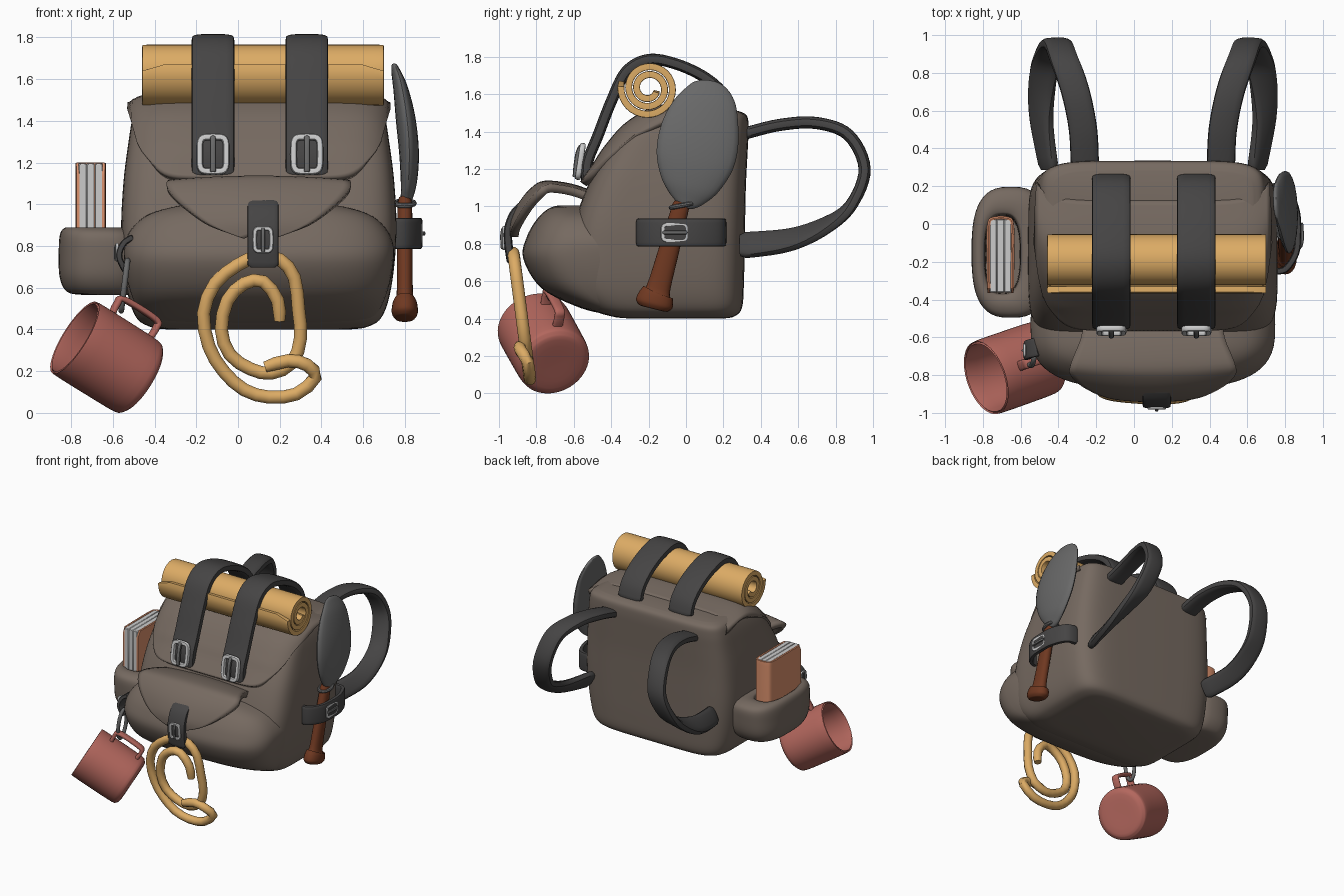
import bpy, bmesh, math
from mathutils import Vector as V, Matrix

if "Cube" in bpy.data.objects:
    bpy.data.objects.remove(bpy.data.objects["Cube"])

COL = dict(canvas=(.18, .143, .118), strap=(.06, .058, .058), metal=(.6, .6, .59), steel=(.14, .14, .14),
           tan=(.72, .41, .13), clay=(.45, .135, .11), wood=(.16, .04, .015), cover=(.7, .28, .15), paper=(.65, .65, .64))
MAT = {}
for k, c in COL.items():
    MAT[k] = bpy.data.materials.new(k)
    MAT[k].diffuse_color = (*c, 1)
CX = .1  # the bag's own centre line


def spline(pts, k=6, closed=False):
    """Catmull-Rom through tuples of any length."""
    n, out = len(pts), []
    g = lambda i: pts[i % n] if closed else pts[min(max(i, 0), n - 1)]
    for i in range(n if closed else n - 1):
        a, b, c, d = g(i - 1), g(i), g(i + 1), g(i + 2)
        for j in range(k):
            t = j / k
            out.append(tuple(.5 * (2*q + (r - p)*t + (2*p - 5*q + 4*r - s)*t*t + (3*q - p - 3*r + s)*t**3)
                             for p, q, r, s in zip(a, b, c, d)))
    return out if closed else out + [tuple(pts[-1])]


def superellipse(n, count):
    pts = []
    for i in range(count):
        a = 2 * math.pi * i / count
        c, s = math.cos(a), math.sin(a)
        pts.append((math.copysign(abs(c) ** (2 / n), c), math.copysign(abs(s) ** (2 / n), s)))
    return pts


def skin(name, rings, mat, closed=False):
    bm = bmesh.new()
    vs = [[bm.verts.new(p) for p in r] for r in rings]
    m = len(vs[0])
    for i in range(len(vs) if closed else len(vs) - 1):
        a, b = vs[i], vs[(i + 1) % len(vs)]
        for j in range(m):
            bm.faces.new((a[j], a[(j + 1) % m], b[(j + 1) % m], b[j]))
    if not closed:
        bm.faces.new(vs[0])
        bm.faces.new(vs[-1])
    return finish(name, bm, mat)


def finish(name, bm, mat):
    bmesh.ops.recalc_face_normals(bm, faces=bm.faces)
    me = bpy.data.meshes.new(name)
    bm.to_mesh(me)
    bm.free()
    me.materials.append(MAT[mat])
    ob = bpy.data.objects.new(name, me)
    bpy.context.collection.objects.link(ob)
    return ob


def loft(name, rows, n, mat, count=48, k=5):
    """Rows of (z, centre x, centre y, half x, half y)."""
    se = superellipse(n, count)
    return skin(name, [[(cx + hx*a, cy + hy*b, z) for a, b in se] for z, cx, cy, hx, hy in spline(rows, k)], mat)


def sweep(name, pts, mat, side=(1, 0, 0), w=.1, t=.05, n=5, k=6, closed=False, count=16):
    """Band or tube: points (x, y, z), optionally with own side vector, width and thickness."""
    st = spline([(*p, *(*side, w, t)[len(p) - 3:]) for p in pts], k, closed)
    se, rings, m = superellipse(n, count), [], len(st)
    for i, s in enumerate(st):
        p = V(s[:3])
        a, b = (st[i - 1], st[(i + 1) % m]) if closed else (st[max(i - 1, 0)], st[min(i + 1, m - 1)])
        tan = (V(b[:3]) - V(a[:3])).normalized()
        sd = V(s[3:6])
        sd = (sd - tan * sd.dot(tan)).normalized()
        nr = tan.cross(sd)
        f = 1 if closed or 0 < i < m - 1 else .82
        rings.append([p + sd*x*s[6]/2*f + nr*y*s[7]/2*f for x, y in se])
    return skin(name, rings, mat, closed)


def sheet(name, fn, nu, nv, thick):
    bm = bmesh.new()
    g = [[bm.verts.new(fn(-1 + 2*i/nu, j/nv)) for i in range(nu + 1)] for j in range(nv + 1)]
    for j in range(nv):
        for i in range(nu):
            bm.faces.new((g[j][i], g[j][i + 1], g[j + 1][i + 1], g[j + 1][i]))
    ob = finish(name, bm, 'canvas')
    mod = ob.modifiers.new('thickness', 'SOLIDIFY')
    mod.thickness, mod.offset = thick, 0
    return ob


def buckle(name, loc, X, Y, w, h):
    loc, X, Y = V(loc), V(X).normalized(), V(Y).normalized()
    N, r = X.cross(Y), w * .2
    frame = [tuple(loc + X*a*(w - r)/2 + Y*b*(h - r)/2) for a, b in superellipse(5, 24)]
    sweep(name + '_frame', frame, 'metal', side=tuple(N), w=r, t=r, n=3, k=1, closed=True, count=10)
    prong = [tuple(loc + Y*b*h + N*c*h) for b, c in ((.42, .04), (.2, .1), (-.2, .1), (-.44, .08))]
    sweep(name + '_prong', prong, 'steel', side=tuple(X), w=r*.9, t=r*.8, n=2.5, count=10)


def box(name, lo, hi, mat):
    bm = bmesh.new()
    bmesh.ops.create_cube(bm, size=1)
    for v in bm.verts:
        v.co = [l + (c + .5)*(h - l) for c, l, h in zip(v.co, lo, hi)]
    bmesh.ops.bevel(bm, geom=bm.edges[:], offset=.004, segments=1, affect='EDGES')
    return finish(name, bm, mat)


# Main bag and front pocket: rows of z, front y, back y, half width
def bag(name, rows, n):
    loft(name, [(z, CX, (f + b)/2, h, (b - f)/2) for z, f, b, h in rows], n, 'canvas', 64)

bag('main_bag', [(.40, -.3, .2, .44), (.412, -.4, .26, .52), (.46, -.52, .3, .59), (.6, -.62, .31, .635),
                 (.85, -.61, .315, .66), (1.1, -.53, .32, .65), (1.3, -.42, .33, .625), (1.42, -.32, .335, .605),
                 (1.485, -.2, .325, .58), (1.51, -.12, .28, .53)], 6)
bag('front_pocket', [(.42, -.4, -.2, .46), (.455, -.56, -.2, .55), (.56, -.77, -.2, .61), (.72, -.87, -.2, .645),
                     (.84, -.85, -.2, .635), (.94, -.79, -.3, .55), (.99, -.73, -.42, .4), (1.005, -.68, -.48, .25)], 3)

# Main flap hugging the bag
top = spline([(.12, 1.495), (-.12, 1.525), (-.3, 1.44), (-.42, 1.31), (-.48, 1.22), (-.55, 1.12)], 10)
def main_flap(u, v):
    f = v * (1 - .72 * abs(u)**8) * (len(top) - 1)
    i = min(int(f), len(top) - 2)
    y, z = V(top[i]).lerp(V(top[i + 1]), f - i)
    return (CX + .615*u, y + .4*(1 - (1 - abs(.97*u)**6)**(1/6)), z - .05*abs(u)**8)
sheet('main_flap', main_flap, 60, 30, .04)

# Front pocket flap: y, z, half width
tongue = spline([(-.5, 1.06, .36), (-.62, 1.1, .38), (-.75, 1.115, .43), (-.81, 1.085, .435),
                 (-.87, 1.015, .37), (-.915, .92, .24), (-.92, .855, .07)], 4)
def pocket_flap(u, v):
    y, z, w = tongue[round(v * (len(tongue) - 1))]
    return (CX + w*u, y + .05*(w*u/.4)**2 * v, z - .02*u*u)
sheet('pocket_flap', pocket_flap, 24, len(tongue) - 1, .045)

# Side pocket with its opening
loft('side_pocket', [(.565, -.62, -.15, .12, .2), (.58, -.64, -.15, .18, .28), (.65, -.65, -.15, .205, .33),
                     (.76, -.65, -.15, .21, .345), (.85, -.655, -.15, .2, .34), (.885, -.67, -.155, .165, .29),
                     (.885, -.69, -.16, .115, .23), (.85, -.695, -.16, .095, .21), (.68, -.695, -.16, .09, .2)], 2.8, 'canvas')

# Book
sweep('book_cover', [(-.645, -.365, .94), (-.642, -.15, .94), (-.645, .0, .94), (-.67, .03, .94), (-.74, .03, .94),
                     (-.768, .0, .94), (-.771, -.15, .94), (-.768, -.365, .94)], 'cover', side=(0, 0, 1), w=.52, t=.018, n=14)
for i in range(3):
    x = -.764 + i*.0385
    box(f'book_pages_{i}', (x, -.362, .7), (x + .038, .025, 1.196), 'paper')

# Bedroll: a spiral sheet
roll = []
for i in range(81):
    a, r = math.radians(165 + 900*i/80), .15 - .105*i/80
    roll.append((.12, -.2 + r*math.cos(a), 1.63 + r*math.sin(a)))
sweep('bedroll', roll, 'tan', w=1.16, t=.037, n=30, k=1, count=24)

# Straps over the bedroll
for name, x in (('left', -.12), ('right', .33)):
    path = [(.24, 1.5), (.2, 1.6), (.1, 1.69), (-.05, 1.76), (-.2, 1.785), (-.32, 1.72), (-.4, 1.56),
            (-.47, 1.38), (-.525, 1.24), (-.53, 1.13)]
    sweep(f'{name}_top_strap', [(x, y, z) for y, z in path], 'strap', w=.205, t=.06, n=4)
    buckle(f'{name}_top_buckle', (x, -.565, 1.24), (1, 0, 0), (0, .15, 1), .16, .2)

# Front closing strap
sweep('front_strap', [(.12, -.87, 1.01), (.12, -.92, .96), (.12, -.95, .88), (.12, -.95, .8), (.12, -.935, .7)], 'strap', w=.15, t=.045)
buckle('front_buckle', (.12, -.972, .83), (1, 0, 0), (0, 0, 1), .1, .13)

# Shoulder straps, mirrored about the bag's centre
for name, m in (('left', 1), ('right', -1)):
    path = [(-.26, .3, 1.385, 1, 0), (-.27, .5, 1.435, 1, 0), (-.31, .7, 1.445, 1, 0), (-.37, .87, 1.38, 1, 0),
            (-.41, .955, 1.2, 1, 0), (-.455, .885, 1.01, 1, .1), (-.485, .75, .9, .9, .4), (-.49, .55, .82, .7, .7),
            (-.45, .29, .79, .5, .9)]
    sweep(f'{name}_shoulder_strap', [(CX + m*(x - CX), y, z, a*m, 0, b) for x, y, z, a, b in path],
          'strap', w=.15, t=.065, n=3)

# Trowel with strap and buckle
blade = [(.80, -.01, 1.0, .08, .05), (.81, .005, 1.04, .19, .06), (.82, .025, 1.12, .32, .08), (.82, .05, 1.25, .42, .095),
         (.805, .075, 1.4, .42, .095), (.78, .11, 1.55, .33, .07), (.755, .125, 1.64, .2, .04), (.745, .13, 1.67, .08, .02)]
sweep('trowel_blade', [(x, y, z, 0, .97, -.24, w, t) for x, y, z, w, t in blade], 'steel', n=2, count=24)
handle = [(-.02, 1.03, .09, .07), (-.09, .77, .11, .075), (-.148, .56, .13, .08), (-.157, .53, .18, .115),
          (-.17, .48, .2, .125), (-.177, .452, .15, .09)]
sweep('trowel_handle', [(.8, y, z, 0, 1, 0, w, t) for y, z, w, t in handle], 'wood', n=2.2, count=20)
sweep('trowel_collar', [(.8 + .045*math.cos(a), -.02 + .06*math.sin(a), 1.005 + .012*math.sin(a)) for a in
      [math.tau*i/20 for i in range(20)]], 'steel', side=(0, 0, 1), w=.025, t=.025, n=2, k=1, closed=True, count=8)
sweep('trowel_strap', [(.73, .2, .86), (.81, .18, .86), (.86, .07, .86), (.868, -.06, .86), (.855, -.16, .86),
                       (.8, -.24, .86), (.73, -.25, .86)], 'strap', side=(0, 0, 1), w=.15, t=.035)
buckle('trowel_buckle', (.875, -.06, .86), (0, 0, 1), (0, -1, 0), .11, .15)

# Hanging rope coil
rope = [(.2, .44), (.19, .54), (.12, .63), (.03, .62), (-.05, .54), (-.08, .4), (-.04, .28), (.06, .21), (.16, .19),
        (.26, .24), (.3, .36), (.29, .5), (.27, .65), (.2, .735), (.1, .75), (0, .71), (-.11, .62), (-.165, .48),
        (-.14, .32), (-.07, .2), (.03, .11), (.15, .075), (.28, .09), (.37, .17), (.33, .23), (.24, .25), (.13, .22)]
sweep('rope', [(x, -.825 - .13*z - (.03 if i > 23 else 0), z) for i, (x, z) in enumerate(rope)], 'tan',
      side=(0, 1, 0), w=.066, t=.066, n=2, k=2, count=10)

# Mug with handle
d, c = V((-.80, -.28, .5)).normalized(), V((-.615, -.755, .255))
u = (V((0, 0, 1)) - d*d.z).normalized()
mug = loft('mug', [(z, 0, 0, r, r) for z, r in ((-.195, .02), (-.195, .15), (-.18, .185), (-.15, .2), (0, .203), (.19, .203),
           (.2, .195), (.19, .185), (0, .183), (-.16, .175), (-.17, .02))], 2, 'clay', 48, 3)
mug.matrix_world = Matrix.Translation(c) @ d.to_track_quat('Z', 'Y').to_matrix().to_4x4()
sweep('mug_handle', [tuple(c + d*a + u*b) for a, b in ((.1, .18), (.105, .25), (.085, .285), (-.1, .285), (-.125, .25), (-.12, .18))],
      'clay', side=tuple(d.cross(u)), w=.055, t=.03, n=3)

# Ring and tab holding the mug
sweep('mug_ring', [(-.545 + .015*math.sin(a), -.7 + .05*math.cos(a), .61 + .12*math.sin(a)) for a in
      [math.tau*i/24 for i in range(24)]], 'steel', side=(1, 0, 0), w=.028, t=.028, n=2, k=1, closed=True, count=10)
sweep('mug_tab', [(-.51, -.65, .84), (-.55, -.66, .81), (-.57, -.67, .75), (-.54, -.66, .68)], 'strap', side=(0, 1, 0), w=.1, t=.03)
buckle('mug_tab_buckle', (-.58, -.67, .77), (0, -1, 0), (0, 0, 1), .07, .09)

# Smooth shading with sharp edges kept
for ob in bpy.context.scene.objects:
    ob.select_set(True)
bpy.context.view_layer.objects.active = mug
bpy.ops.object.shade_smooth_by_angle(angle=math.radians(40))

for m in bpy.data.materials:
    if m.users and not m.is_grease_pencil:
        m.use_nodes = True
        m.node_tree.nodes["Principled BSDF"].inputs["Base Color"].default_value = m.diffuse_color
